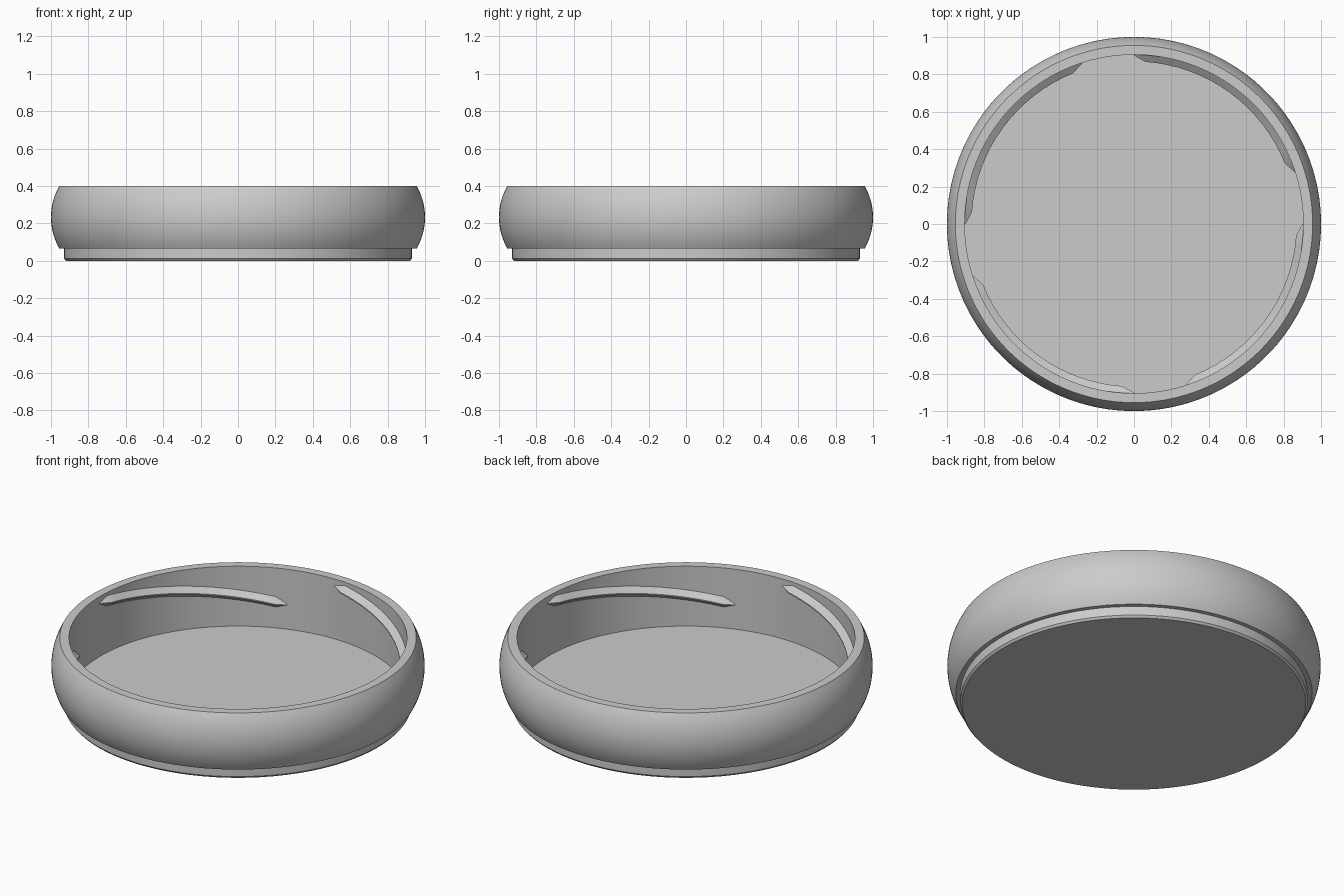
import bpy
import bmesh
from math import sin, cos, radians, sqrt
from mathutils import Vector

cube = bpy.data.objects.get("Cube")
if cube:
    bpy.data.objects.remove(cube, do_unlink=True)

grey = bpy.data.materials.new("light_grey")
grey.use_nodes = True
colour = (0.6, 0.6, 0.6, 1)
grey.diffuse_color = colour
grey.node_tree.nodes["Principled BSDF"].inputs["Base Color"].default_value = colour

SEGMENTS = 180
HEIGHT, STEP_Z, FLOOR_Z = 0.4, 0.065, 0.046
INNER_R, RIM_R = 0.905, 0.955


def finish(bm, name):
    bmesh.ops.remove_doubles(bm, verts=bm.verts, dist=1e-5)
    bmesh.ops.recalc_face_normals(bm, faces=bm.faces)
    mesh = bpy.data.meshes.new(name)
    bm.to_mesh(mesh)
    bm.free()
    mesh.materials.append(grey)
    obj = bpy.data.objects.new(name, mesh)
    bpy.context.collection.objects.link(obj)
    bpy.ops.object.select_all(action="DESELECT")
    obj.select_set(True)
    bpy.context.view_layer.objects.active = obj
    bpy.ops.object.shade_smooth_by_angle(angle=radians(20))
    return obj


def bulge(count=20):
    # circular arc from the step up to the rim, widest at radius 1
    half, sag = (HEIGHT - STEP_Z) / 2, 1 - RIM_R
    radius = (half ** 2 + sag ** 2) / (2 * sag)
    points = []
    for i in range(count + 1):
        h = -half + 2 * half * i / count
        points.append((1 - radius + sqrt(radius ** 2 - h ** 2), STEP_Z + half + h))
    return points


# lid body: one closed profile turned around the z axis
profile = [(0, 0), (0.92, 0), (0.93, 0.012), (0.93, STEP_Z)] + bulge()
profile += [(INNER_R, HEIGHT), (INNER_R, FLOOR_Z), (0, FLOOR_Z)]
bm = bmesh.new()
verts = [bm.verts.new((r, 0, z)) for r, z in profile]
edges = [bm.edges.new(pair) for pair in zip(verts, verts[1:])]
bmesh.ops.spin(bm, geom=verts + edges, axis=(0, 0, 1), cent=(0, 0, 0),
               angle=radians(360), steps=SEGMENTS, use_duplicate=False)
finish(bm, "lid_body")


def thread_lug(name, start, sweep=72, steps=18, low=0.19, high=0.36):
    # triangular ridge climbing the inner wall, pinched at both ends
    bm = bmesh.new()
    rings = []
    for i in range(steps + 1):
        t = i / steps
        size = 0.1 if i in (0, steps) else 1
        angle = radians(start + sweep * t)
        z = low + (high - low) * t
        half = 0.032 * size
        section = [(INNER_R + 0.003, z - half), (INNER_R - 0.036 * size, z - half * 0.1),
                   (INNER_R - 0.036 * size, z + half * 0.1), (INNER_R + 0.003, z + half)]
        rings.append([bm.verts.new(Vector((r * cos(angle), r * sin(angle), h)))
                      for r, h in section])
    for a, b in zip(rings, rings[1:]):
        for j in range(4):
            k = (j + 1) % 4
            bm.faces.new((a[j], a[k], b[k], b[j]))
    bm.faces.new(rings[0])
    bm.faces.new(rings[-1])
    finish(bm, name)


for n in range(4):
    thread_lug(f"thread_lug_{n + 1}", 18 + 90 * n)
